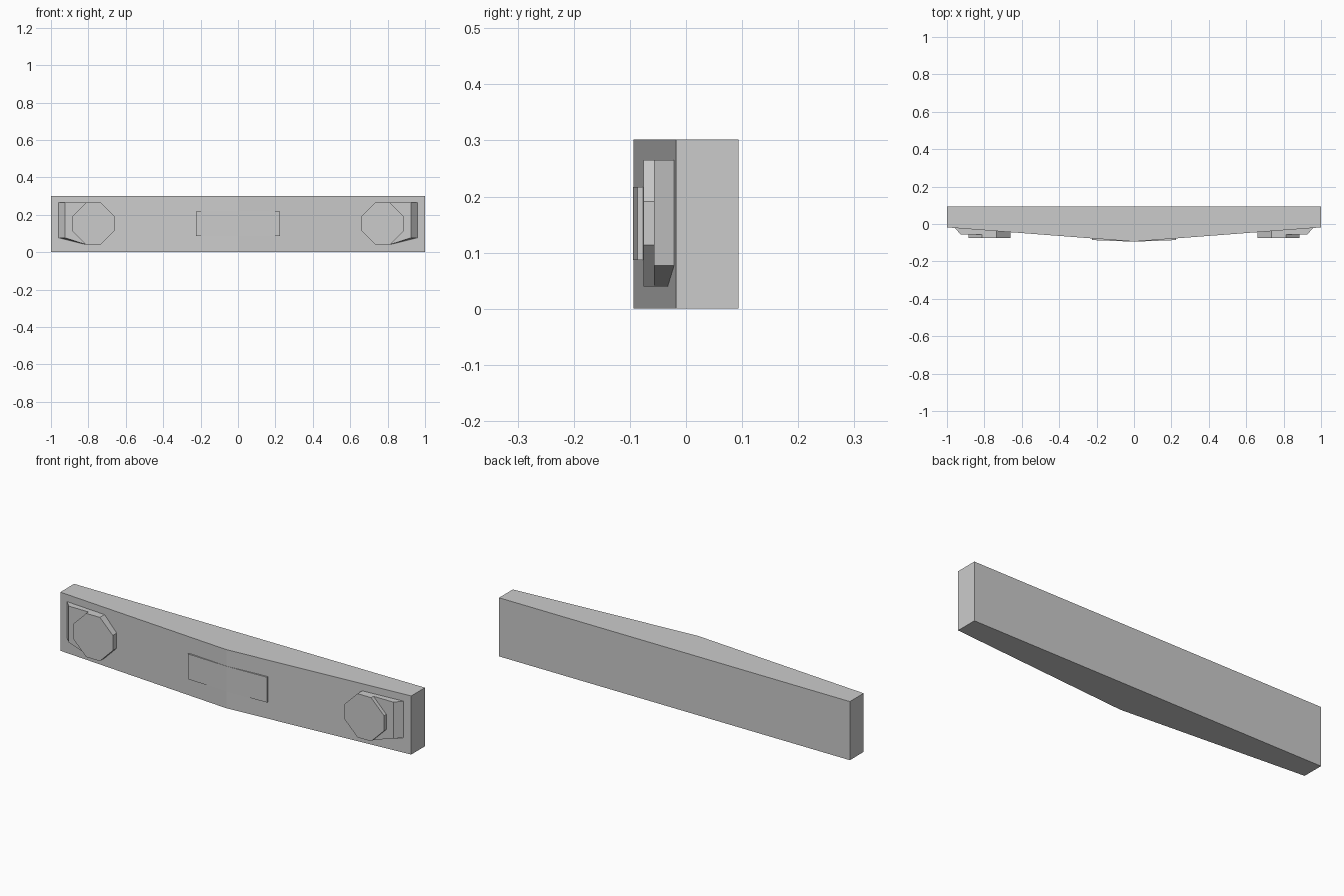
import bpy, bmesh

if "Cube" in bpy.data.objects:
    bpy.data.objects.remove(bpy.data.objects["Cube"])


def loft(name, loop_a, loop_b, mirror=False):
    """Solid between two matching loops of points."""
    bm = bmesh.new()
    a = [bm.verts.new(p) for p in loop_a]
    b = [bm.verts.new(p) for p in loop_b]
    bm.faces.new(a)
    bm.faces.new(b)
    n = len(a)
    for i in range(n):
        j = (i + 1) % n
        bm.faces.new((a[i], a[j], b[j], b[i]))
    bmesh.ops.recalc_face_normals(bm, faces=bm.faces)
    me = bpy.data.meshes.new(name)
    bm.to_mesh(me)
    bm.free()
    ob = bpy.data.objects.new(name, me)
    bpy.context.collection.objects.link(ob)
    if mirror:
        ob.modifiers.new("mirror", 'MIRROR')
    return ob


def upright(name, plan, z0, z1):
    """Plan outline (x, y) raised from z0 to z1."""
    return loft(name, [(x, y, z0) for x, y in plan], [(x, y, z1) for x, y in plan])


# Main bumper beam with a shallow pointed front
upright("bumper_beam",
        [(-1, 0.094), (-1, -0.018), (0, -0.094), (1, -0.018), (1, 0.094)], 0, 0.302)

# Thin centre plate that blends into the point
upright("centre_plate",
        [(-0.225, -0.06), (-0.225, -0.086), (0, -0.0945), (0.225, -0.086), (0.225, -0.06)],
        0.087, 0.217)

# Octagonal lamps
cx, cz, r, s = 0.773, 0.1525, 0.1125, 0.039
octagon = [(-s, -r), (s, -r), (r, -s), (r, s), (s, r), (-s, r), (-r, s), (-r, -s)]
loft("lamp",
     [(cx + x, -0.076, cz + z) for x, z in octagon],
     [(cx + x, -0.030, cz + z) for x, z in octagon], mirror=True)

# Tapered lamp housings towards the bumper ends
loft("lamp_housing",
     [(0.81, -0.057, 0.04), (0.81, -0.057, 0.265),
      (0.925, -0.057, 0.265), (0.925, -0.057, 0.077)],
     [(0.81, -0.0315, 0.04), (0.81, -0.0315, 0.265),
      (0.96, -0.020, 0.265), (0.96, -0.020, 0.077)], mirror=True)
